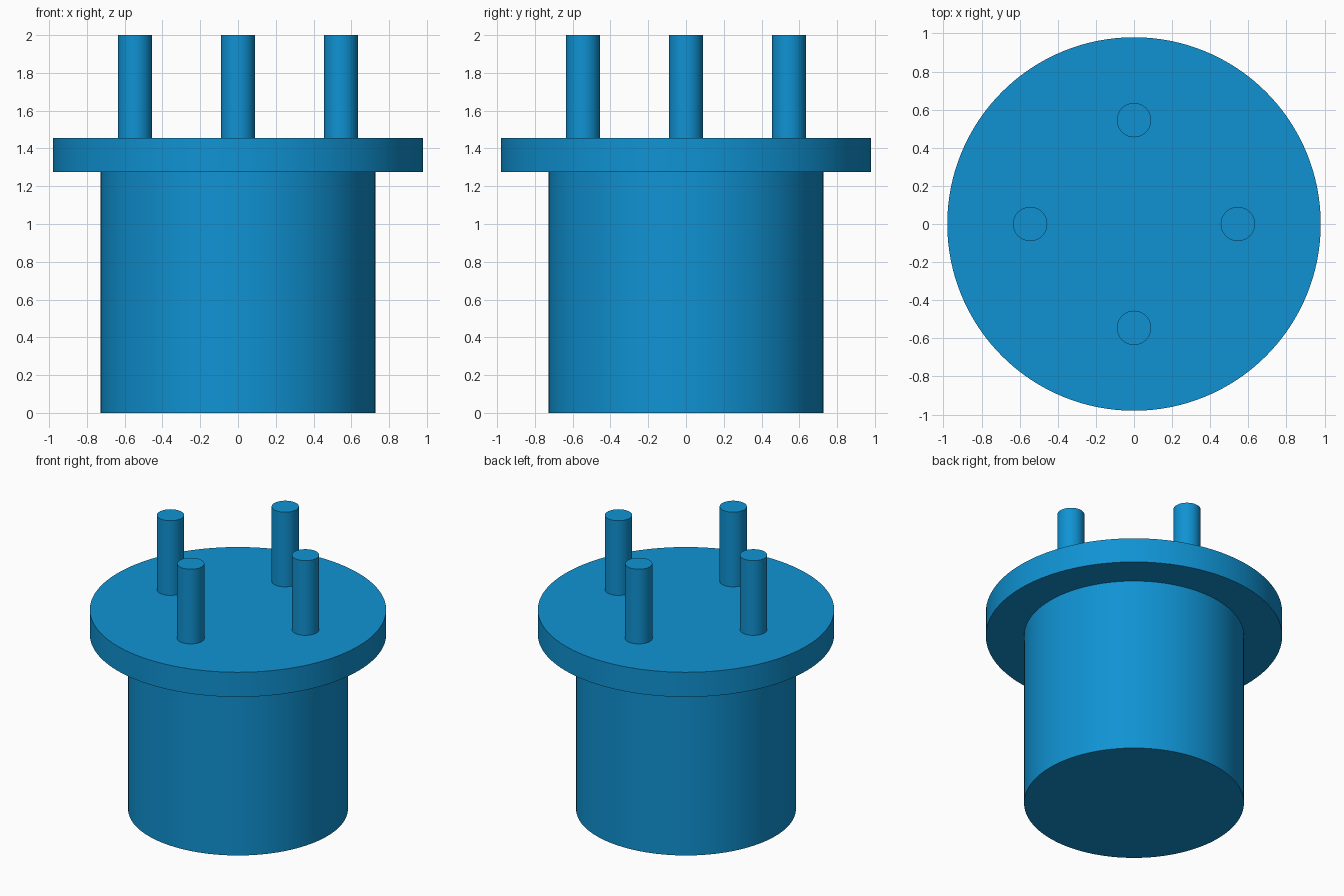
import bpy
import math

if "Cube" in bpy.data.objects:
    bpy.data.objects.remove(bpy.data.objects["Cube"])

blue = bpy.data.materials.new("blue")
blue.diffuse_color = (0.005, 0.29, 0.65, 1.0)
blue.use_nodes = True
blue.node_tree.nodes["Principled BSDF"].inputs["Base Color"].default_value = blue.diffuse_color


def cylinder(name, radius, z0, z1, x=0.0, y=0.0, sides=96):
    """Upright capped cylinder from z0 to z1 with smooth walls and sharp rims."""
    bpy.ops.mesh.primitive_cylinder_add(
        vertices=sides, radius=radius, depth=z1 - z0, location=(x, y, (z0 + z1) / 2))
    obj = bpy.context.object
    obj.name = name
    obj.data.materials.append(blue)
    bpy.ops.object.shade_smooth_by_angle(angle=math.radians(30))
    return obj


# Main barrel and the wide flange on top of it
cylinder("body", 0.727, 0.0, 1.275, sides=128)
cylinder("flange", 0.98, 1.275, 1.455, sides=128)

# Four pins evenly spaced around the flange
for i in range(4):
    a = i * math.pi / 2
    cylinder(f"pin_{i + 1}", 0.09, 1.455, 2.0,
             0.545 * math.cos(a), 0.545 * math.sin(a), sides=48)
